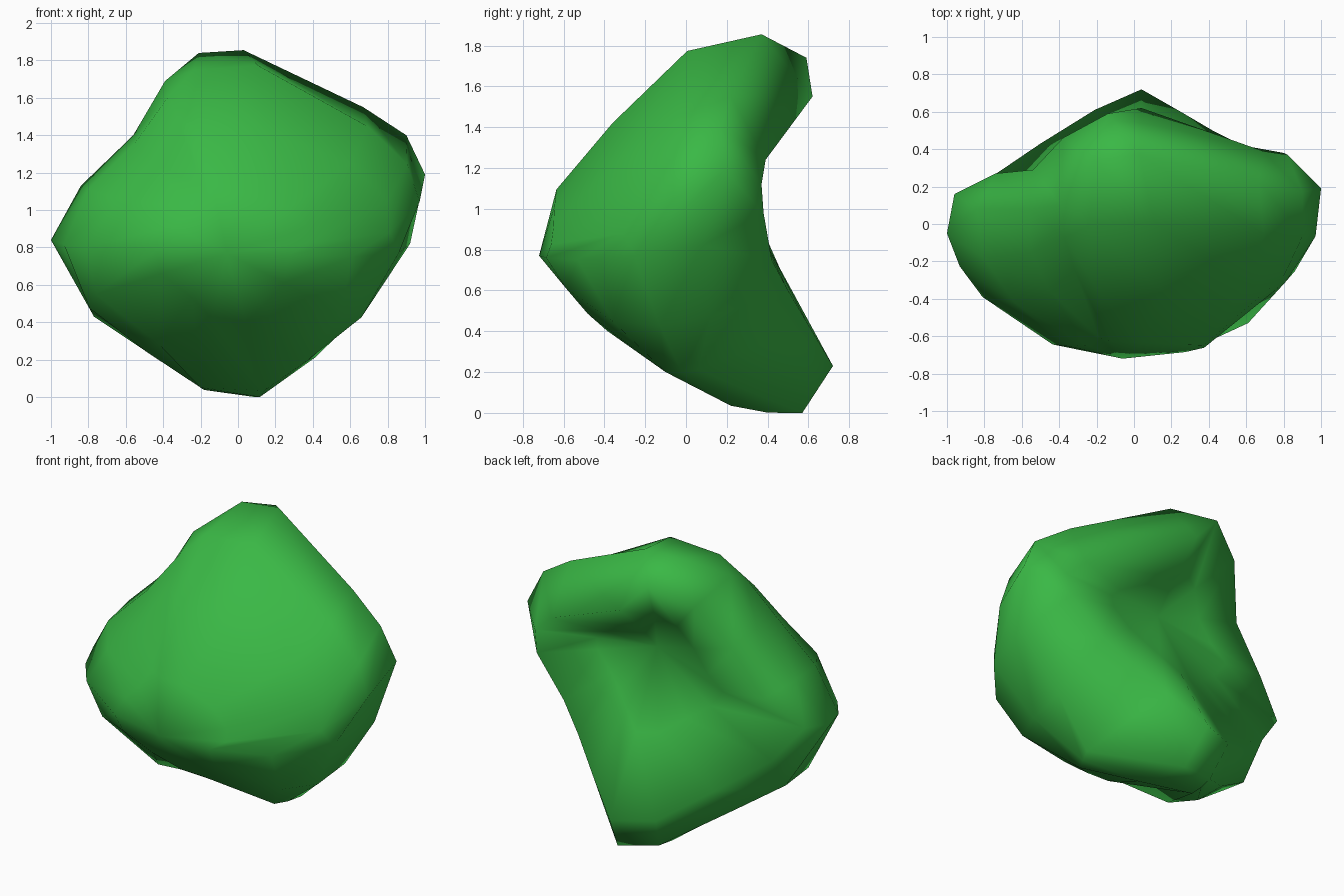
import bpy, bmesh
from mathutils import Vector

if "Cube" in bpy.data.objects:
    bpy.data.objects.remove(bpy.data.objects["Cube"])

# Spokes clockwise from the top (seen from the front):
# each has a back rim point, an outline point and a front shoulder point
SPOKES = [
    (-.14, .59, 1.74, -.21, .34, 1.84, -.20, -.35, 1.43),
    (.04, .62, 1.55, .03, .37, 1.855, .15, -.36, 1.42),
    (.69, .39, 1.24, .67, .22, 1.55, .60, -.32, 1.25),
    (.82, .37, 1.12, .90, .17, 1.40, .80, -.28, 1.05),
    (.80, .38, .98, 1.0, .19, 1.19, .81, -.31, .88),
    (.58, .42, .75, .92, .08, .82, .61, -.53, .75),
    (.42, .50, .60, .68, .12, .47, .55, -.36, .45),
    (.25, .60, .43, .41, .06, .21, .33, -.10, .20),
    (.04, .72, .23, .09, .57, .00, .14, .22, .035),
    (-.21, .61, .25, -.16, .50, .04, -.20, .29, .05),
    (-.50, .43, .45, -.50, .20, .25, -.43, -.20, .29),
    (-.78, .24, .65, -.77, .08, .43, -.76, -.30, .55),
    (-.96, .16, .88, -1.0, -.05, .84, -.81, -.39, .80),
    (-.74, .27, 1.05, -.84, .08, 1.13, -.64, -.42, 1.06),
    (-.54, .29, 1.33, -.56, .08, 1.40, -.45, -.36, 1.25),
    (-.38, .46, 1.62, -.39, .10, 1.69, -.32, -.24, 1.48),
]
HEART = Vector((0, 0, .9))
DENT = Vector((.03, .25, 1.18))      # deepest point of the hollow back
NOSE = Vector((-.06, -.72, .77))     # foremost point


def hollow(p):
    """Point half way into the back hollow, slightly sunken."""
    q = p.lerp(DENT, .5)
    q.y = max(p.y + (DENT.y - p.y) * .55, .285)
    return q


def shoulder(p, q):
    """Rounded point between the outline and the front shoulder."""
    a, b = p - HEART, q - HEART
    m = (a + b) / 2
    r = (a.length + b.length) / 2
    return HEART + m.normalized() * (m.length + 1.45 * (r - m.length))


def face(p):
    """Point half way to the nose, on the domed front."""
    q = p.lerp(NOSE, .5)
    d = q.z - NOSE.z
    q.y = NOSE.y + .4 * q.x ** 2 + (.8 * d * d if d > 0 else 1.1 * d * d - .5 * d)
    return q


rim, outline, front = [[Vector(s[i:i + 3]) for s in SPOKES] for i in (0, 3, 6)]
rows = [[hollow(p) for p in rim], rim, outline,
        [shoulder(p, q) for p, q in zip(outline, front)],
        front, [face(p) for p in front]]

# Rock: rings joined with quads, closed by fans at the hollow and the nose
bm = bmesh.new()
rings = [[bm.verts.new(p) for p in row] for row in rows]
dent, nose = bm.verts.new(DENT), bm.verts.new(NOSE)
n = len(SPOKES)
for i in range(n):
    j = (i + 1) % n
    for a, b in zip(rings, rings[1:]):
        bm.faces.new((a[i], a[j], b[j], b[i]))
    bm.faces.new((dent, rings[0][j], rings[0][i]))
    bm.faces.new((nose, rings[-1][i], rings[-1][j]))
bmesh.ops.recalc_face_normals(bm, faces=bm.faces)
for f in bm.faces:
    f.smooth = True
mesh = bpy.data.meshes.new("rock")
bm.to_mesh(mesh)
bm.free()

# Single flat green
green = bpy.data.materials.new("green")
green.diffuse_color = (.042, .48, .06, 1)
green.use_nodes = True
green.node_tree.nodes["Principled BSDF"].inputs["Base Color"].default_value = green.diffuse_color
mesh.materials.append(green)
rock = bpy.data.objects.new("rock", mesh)
bpy.context.collection.objects.link(rock)
